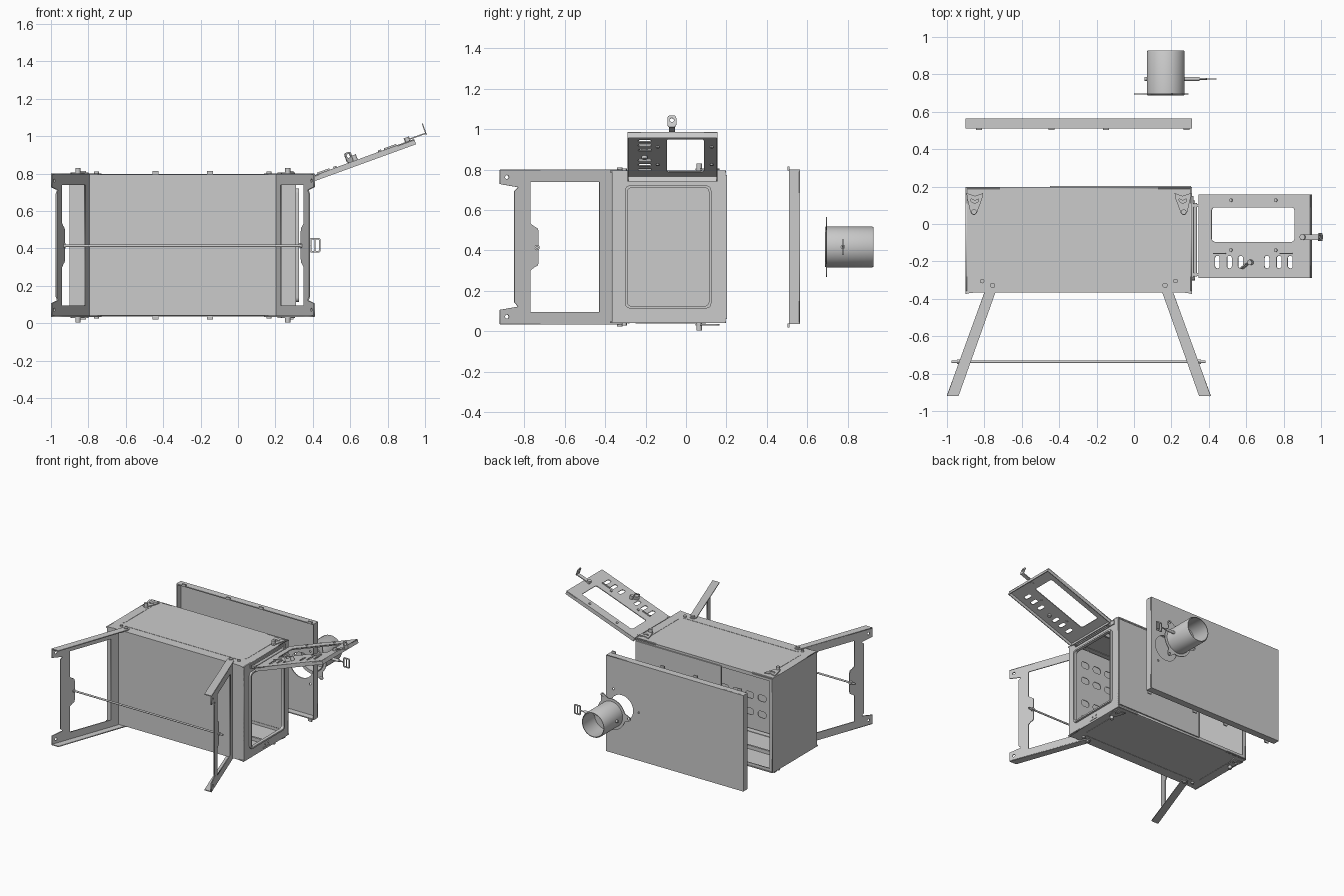
import bpy, bmesh
from math import sin, cos, pi, radians
from mathutils import Matrix, Vector as V

X, Y, Z = V((1, 0, 0)), V((0, 1, 0)), V((0, 0, 1))


def frame(o, u, v):
    m = Matrix((u, v, u.cross(v))).transposed().to_4x4()
    m.translation = V(o)
    return m


def add(name, bm, m=Matrix(), smooth=False):
    bmesh.ops.transform(bm, matrix=m, verts=bm.verts)
    bmesh.ops.recalc_face_normals(bm, faces=bm.faces)
    me = bpy.data.meshes.new(name)
    bm.to_mesh(me)
    bm.free()
    ob = bpy.data.objects.new(name, me)
    bpy.context.collection.objects.link(ob)
    if smooth:
        bpy.ops.object.select_all(action='DESELECT')
        ob.select_set(True)
        bpy.context.view_layer.objects.active = ob
        bpy.ops.object.shade_smooth_by_angle(angle=radians(35))
    return ob


def box(name, lo, hi, m=Matrix()):
    bm = bmesh.new()
    bmesh.ops.create_cube(bm, size=1)
    lo, hi = V(lo), V(hi)
    s = hi - lo
    for v in bm.verts:
        v.co = (lo + hi) / 2 + V((v.co.x * s.x, v.co.y * s.y, v.co.z * s.z))
    return add(name, bm, m)


def plate(name, loops, t, m):
    """Sheet of thickness t; the first loop is the outline, the rest are holes."""
    cu = bpy.data.curves.new(name, 'CURVE')
    cu.dimensions, cu.fill_mode, cu.extrude = '2D', 'BOTH', t / 2
    for pts in loops:
        sp = cu.splines.new('POLY')
        sp.points.add(len(pts) - 1)
        for p, q in zip(sp.points, pts):
            p.co = (q[0], q[1], 0, 1)
        sp.use_cyclic_u = True
    tmp = bpy.data.objects.new(name, cu)
    bpy.context.collection.objects.link(tmp)
    dg = bpy.context.evaluated_depsgraph_get()
    me = bpy.data.meshes.new_from_object(tmp.evaluated_get(dg))
    bpy.data.objects.remove(tmp)
    bm = bmesh.new()
    bm.from_mesh(me)
    bpy.data.meshes.remove(me)
    bmesh.ops.remove_doubles(bm, verts=bm.verts, dist=1e-5)
    return add(name, bm, m)


def lathe(name, prof, m, n=48):
    """Closed (radius, height) profile turned round local z."""
    bm = bmesh.new()
    rings = [[bm.verts.new((r * cos(2 * pi * i / n), r * sin(2 * pi * i / n), h))
              for i in range(n)] for r, h in prof]
    for a, b in zip(rings, rings[1:] + rings[:1]):
        for i in range(n):
            j = (i + 1) % n
            bm.faces.new((a[i], a[j], b[j], b[i]))
    return add(name, bm, m, True)


def rod(name, a, b, r, n=16, m=Matrix()):
    a, b = V(a), V(b)
    bm = bmesh.new()
    bmesh.ops.create_cone(bm, cap_ends=True, segments=n, radius1=r, radius2=r, depth=(b - a).length)
    k = (b - a).to_track_quat('Z', 'Y').to_matrix().to_4x4()
    k.translation = (a + b) / 2
    return add(name, bm, m @ k, True)


def circ(x, y, r, n=24):
    return [(x + r * cos(2 * pi * i / n), y + r * sin(2 * pi * i / n)) for i in range(n)]


def rr(x0, y0, x1, y1, r=0.0, n=4):
    if not r:
        return [(x0, y0), (x1, y0), (x1, y1), (x0, y1)]
    return [(cx + r * cos(a + pi / 2 * i / n), cy + r * sin(a + pi / 2 * i / n))
            for cx, cy, a in ((x1 - r, y1 - r, 0), (x0 + r, y1 - r, pi / 2),
                              (x0 + r, y0 + r, pi), (x1 - r, y0 + r, 1.5 * pi))
            for i in range(n + 1)]


def mx(x, s): return x if s > 0 else -0.59 - x      # mirror about body centre in x
def mz(z, s): return z if s > 0 else 0.834 - z      # mirror about body centre in z


T = 0.008
# firebox: floor, back wall, front wall with door opening, top rim
box("floor_panel", (-0.9, -0.365, 0.04), (0.31, -0.357, 0.794))
plate("back_wall", [rr(-0.365, 0.04, 0.195, 0.794)], T, frame((-0.896, 0, 0), Y, Z))
opening = rr(-0.29, 0.125, 0.113, 0.709, 0.02)
plate("front_wall", [rr(-0.365, 0.04, 0.195, 0.794), opening], T, frame((0.306, 0, 0), Y, Z))
plate("door_opening_rim", [rr(-0.302, 0.113, 0.125, 0.721, 0.025), opening], 0.025,
      frame((0.314, 0, 0), Y, Z))
plate("top_rim", [rr(-0.9, 0.04, 0.31, 0.794), rr(-0.87, 0.07, 0.28, 0.764)], 0.006,
      frame((0, 0.19, 0), X, Z))
# baffle and bottom grate
box("baffle_plate", (-0.45, 0.19, 0.06), (0.305, 0.202, 0.774))
slots = [rr(-0.82 + 0.11 * i, z, -0.75 + 0.11 * i, z + 0.05, 0.02)
         for i in range(10) for z in (0.17, 0.3, 0.49, 0.62)]
plate("fire_grate", [rr(-0.88, 0.06, 0.29, 0.774)] + slots, 0.006, frame((0, -0.31, 0), X, Z))
box("front_wall_lower_trim", (0.309, -0.13, 0.055), (0.314, -0.05, 0.06))
for y in (-0.1, -0.06):
    rod("front_wall_rivet", (0.308, y, 0.08), (0.314, y, 0.08), 0.007, 12)

for sz in (1, -1):
    # side panel with small feet and pressed beads
    side = [(-0.9, 0.197), (-0.9, -0.375), (-0.88, -0.37), (-0.82, -0.362), (0.23, -0.362),
            (0.29, -0.37), (0.31, -0.375), (0.31, 0.197)]
    plate("side_panel", [side], T, frame((0, 0, mz(0.79, sz)), X, Y))
    zb = mz(0.789, sz)
    box("side_bead_long", (-0.79, -0.289, zb - 0.007), (0.22, -0.279, zb + 0.007))
    box("inner_rail", (-0.88, -0.05, mz(0.772, sz) - 0.014), (0.29, -0.035, mz(0.772, sz) + 0.014))
    for sx in (1, -1):
        xb = mx(0.242, sx)
        box("side_bead_short", (xb - 0.005, -0.25, zb - 0.007), (xb + 0.005, 0.1, zb + 0.007))
        # leg side flange with pivot and stop bolts
        f = [(0.41, -0.92), (0.348, -0.92), (0.14, -0.335), (0.145, -0.315), (0.162, -0.305),
             (0.182, -0.31), (0.196, -0.33)]
        plate("leg_flange", [[(mx(x, sx), y) for x, y in f]], 0.007,
              frame((0, 0, mz(0.7975, sz)), X, Y))
        px = mx(0.166, sx)
        rod("leg_pivot_bolt", (px, -0.328, mz(0.78, sz)), (px, -0.328, mz(0.81, sz)), 0.014)
        px = mx(0.222, sx)
        rod("leg_stop_bolt", (px, -0.305, mz(0.785, sz)), (px, -0.305, mz(0.806, sz)), 0.012)
        # fan shaped lid catch
        b = [(0.217, 0.165), (0.222, 0.135), (0.25, 0.06), (0.262, 0.047), (0.276, 0.05),
             (0.285, 0.065), (0.303, 0.14), (0.305, 0.165), (0.26, 0.15)]
        slot = [(0.24, 0.135), (0.26, 0.125), (0.282, 0.135), (0.28, 0.12), (0.26, 0.11), (0.243, 0.12)]
        plate("lid_catch", [[(mx(x, sx), y) for x, y in b], [(mx(x, sx), y) for x, y in slot]],
              0.007, frame((0, 0, mz(0.802, sz)), X, Y))
        px = mx(0.266, sx)
        rod("lid_catch_bolt", (px, 0.065, mz(0.785, sz)), (px, 0.065, mz(0.829, sz)), 0.014)
    # lid clips
    for x in (-0.83, -0.44, -0.15, 0.28):
        box("lid_clip", (x - 0.016, 0.503, mz(0.805, sz) - 0.01), (x + 0.016, 0.513, mz(0.805, sz) + 0.01))
    # lid lips
    z = mz(0.795, sz)
    box("lid_side_lip", (-0.9, 0.51, z - 0.004), (0.31, 0.565, z + 0.004))

# leg frames with cross bars
for sx in (1, -1):
    d = V((sx * sin(radians(20)), -cos(radians(20)), 0))
    out = [(0.01, 0.037), (0.596, 0.037), (0.596, 0.106), (0.5, 0.122), (0.521, 0.143),
           (0.521, 0.691), (0.5, 0.712), (0.596, 0.728), (0.596, 0.797), (0.01, 0.797)]
    hole = [(0.0745, 0.095), (0.436, 0.095), (0.436, 0.3), (0.418, 0.315), (0.398, 0.325),
            (0.394, 0.34), (0.394, 0.494), (0.398, 0.509), (0.418, 0.519), (0.436, 0.534),
            (0.436, 0.739), (0.0745, 0.739)]
    m = frame((mx(0.204, sx), -0.36, 0), d, Z)
    plate("leg_frame", [out, hole, circ(0.56, 0.072, 0.01), circ(0.56, 0.762, 0.01)], 0.007, m)
    xe = mx(0.345, sx)
    rod("tie_rod_nut", (xe - 0.012, -0.737, 0.414), (xe + 0.012, -0.737, 0.414), 0.014, 6)
rod("tie_rod", (-0.975, -0.737, 0.414), (0.383, -0.737, 0.414), 0.007)

# lid with flue hole and fixing holes
cx, cz = 0.17, 0.417
ears = [(cx + 0.15 * cos(a), cz + 0.15 * sin(a)) for a in (pi / 3, pi, -pi / 3)]
plate("lid_plate", [rr(-0.9, 0.035, 0.31, 0.799), circ(cx, cz, 0.1, 48)]
      + [circ(x, y, 0.008, 12) for x, y in ears], 0.007, frame((0, 0.5615, 0), X, Z))
for x in (-0.896, 0.306):
    box("lid_end_lip", (x - 0.004, 0.51, 0.035), (x + 0.004, 0.565, 0.799))

# flue pipe, flange with three ears, damper
fl = frame((cx, 0, cz), Z, X)
lathe("flue_pipe", [(0.098, 0.688), (0.101, 0.692), (0.101, 0.92), (0.097, 0.928),
                    (0.092, 0.928), (0.094, 0.92), (0.094, 0.688)], fl)
lathe("flue_flange", [(0.095, 0.692), (0.122, 0.692), (0.122, 0.698), (0.095, 0.698)], fl)
for (x, z), a in zip(ears, (pi / 3, pi, -pi / 3)):
    e = V((cos(a), 0, sin(a)))
    tab = [(0.115, -0.035), (0.155, -0.017), (0.165, -0.012), (0.17, 0), (0.165, 0.012),
           (0.155, 0.017), (0.115, 0.035)]
    plate("flange_ear", [tab, circ(0.15, 0, 0.008, 12)], 0.006,
          frame((cx, 0.695, cz), e, V((-sin(a), 0, cos(a)))))
rod("damper_disc", (cx, 0.773, cz), (cx, 0.778, cz), 0.09, 48)
rod("damper_rod", (0.055, 0.776, cz), (0.39, 0.776, cz), 0.005)
rod("damper_spring", (0.27, 0.776, cz), (0.35, 0.776, cz), 0.011)
rod("damper_end_stop", (0.055, 0.776, cz), (0.072, 0.776, cz), 0.011)
plate("damper_handle", [rr(0.385, 0.378, 0.44, 0.456, 0.008), rr(0.393, 0.387, 0.408, 0.447, 0.004),
                        rr(0.415, 0.387, 0.432, 0.447, 0.004)], 0.005, frame((0, 0.776, 0), X, Z))

# open door: shallow tray, built in its own tilted frame (u along the door, y, w up)
a = radians(20)
D = frame((0.345, 0, 0.768), V((cos(a), 0, sin(a))), Y)
L = 0.635
vents = [rr((x - 0.345) / cos(a) - 0.014, -0.237, (x - 0.345) / cos(a) + 0.014, -0.17, 0.012)
         for x in (0.445, 0.51, 0.57, 0.71, 0.775, 0.835)]
plate("door_panel", [rr(0, -0.29, L, 0.157), rr(0.075, -0.095, 0.545, 0.088, 0.015)] + vents,
      0.006, D @ Matrix.Translation((0, 0, -0.003)))
for u in (0, L - 0.006):
    box("door_end_lip", (u, -0.29, -0.03), (u + 0.006, 0.157, 0), D)
for y in (-0.29, 0.151):
    box("door_side_lip", (0, y, -0.03), (L, y + 0.006, 0), D)
for u in (0.185, 0.44):
    for y in (0.127, -0.14):
        rod("door_screw", (u, y, -0.012), (u, y, 0.008), 0.009, 12, D)
for u in (0.12, 0.5):
    box("vent_slide_guide", (u - 0.035, -0.16, 0), (u + 0.035, -0.154, 0.008), D)
rod("vent_knob_post", (0.3, -0.205, -0.02), (0.3, -0.205, 0.03), 0.014, 16, D)
plate("vent_knob_loop", [rr(-0.025, 0, 0.02, 0.055, 0.012), rr(-0.014, 0.025, 0.01, 0.045, 0.006)],
      0.006, D @ frame((0.275, -0.222, 0), V((0.77, 0.64, 0)), Z))
# latch arm and ring
box("latch_arm", (0.585, -0.085, 0.004), (0.705, -0.055, 0.011), D)
rod("latch_bolt", (0.598, -0.07, -0.01), (0.598, -0.07, 0.022), 0.015, 16, D)
plate("latch_ring", [rr(-0.092, 0.0, -0.048, 0.062, 0.015), circ(-0.07, 0.038, 0.011, 16)], 0.006,
      D @ frame((0.704, 0, 0), Y, Z))
# hinge
rod("hinge_pin", (0.328, -0.28, 0.765), (0.328, 0.112, 0.765), 0.01)
box("hinge_leaf", (0.31, -0.29, 0.752), (0.318, 0.15, 0.782))
for y in (-0.27, 0.1):
    box("hinge_bracket", (0.31, y - 0.008, 0.752), (0.352, y + 0.008, 0.776))
